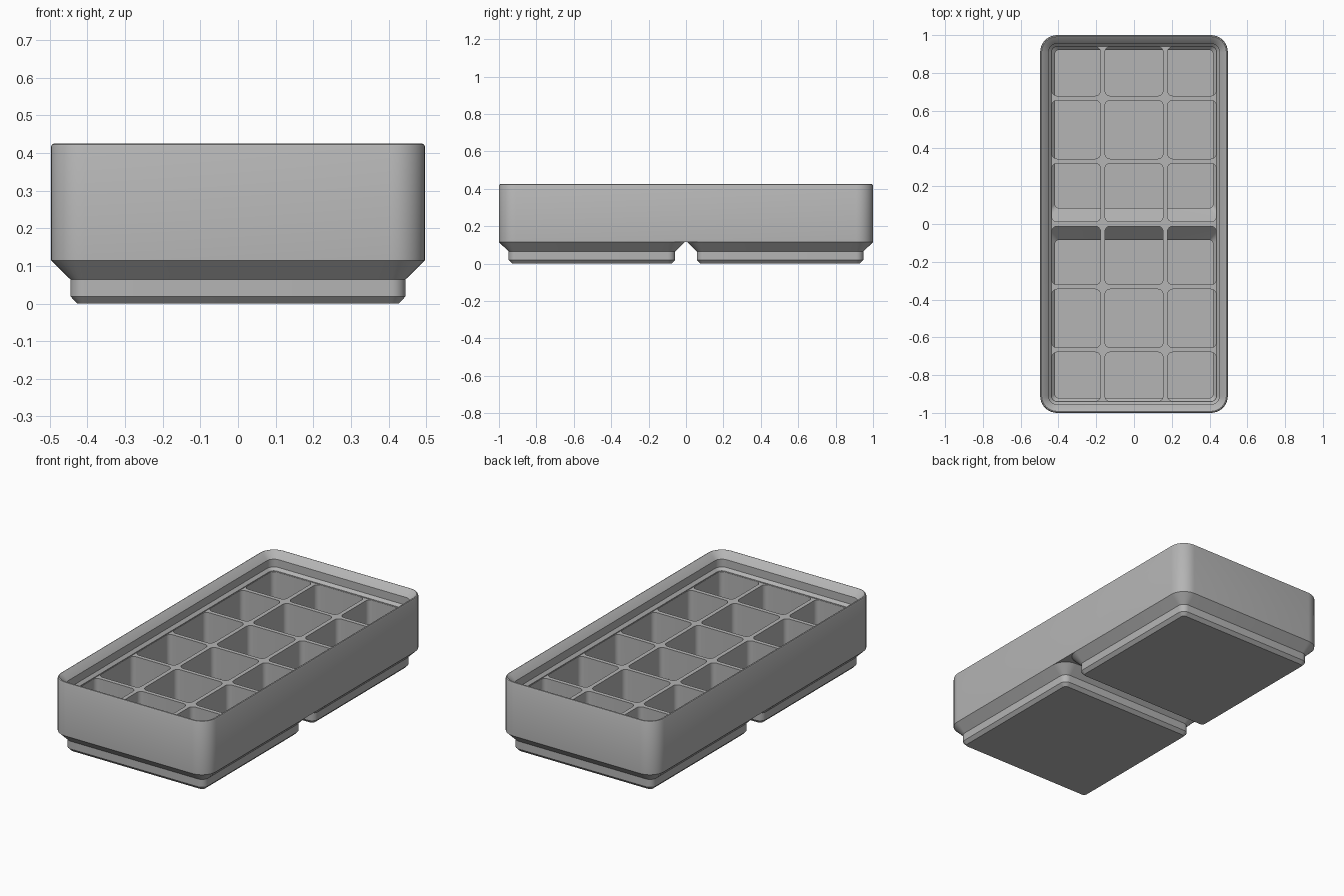
import bpy, bmesh, math

cube = bpy.data.objects.get("Cube")
if cube:
    bpy.data.objects.remove(cube, do_unlink=True)

HALF_X, HALF_Y = 0.497, 1.0     # outer half sizes
FOOT_Y = 0.503                  # centre of each foot
RADIUS = 0.09                   # outer corner radius
WALL = 0.062                    # outer wall, lip included
DIV = 0.012                     # half thickness of a divider

grey = bpy.data.materials.new("light grey plastic")
grey.use_nodes = True
colour = (0.46, 0.46, 0.46, 1)
grey.diffuse_color = colour
grey.node_tree.nodes["Principled BSDF"].inputs["Base Color"].default_value = colour


def ring(bm, x0, x1, y0, y1, r, z, segs=8):
    """Rounded rectangle of vertices, counter-clockwise from above."""
    corners = [(x1 - r, y1 - r), (x0 + r, y1 - r), (x0 + r, y0 + r), (x1 - r, y0 + r)]
    verts = []
    for i, (cx, cy) in enumerate(corners):
        for k in range(segs + 1):
            a = math.pi / 2 * (i + k / segs)
            verts.append(bm.verts.new((cx + r * math.cos(a), cy + r * math.sin(a), z)))
    return verts


def loft(bm, rings):
    """Join rings into a closed solid with flat end caps."""
    for low, high in zip(rings, rings[1:]):
        n = len(low)
        for i in range(n):
            j = (i + 1) % n
            bm.faces.new((low[i], low[j], high[j], high[i]))
    bm.faces.new(rings[0][::-1])
    bm.faces.new(rings[-1])


def inset_loft(bm, cy, hx, hy, profile):
    """Loft of (inset, radius, z) rings inside a rectangle centred at y = cy."""
    loft(bm, [ring(bm, -hx + d, hx - d, cy - hy + d, cy + hy - d, r, z)
              for d, r, z in profile])


def make_object(name, bm, helper=False):
    bmesh.ops.recalc_face_normals(bm, faces=bm.faces)
    mesh = bpy.data.meshes.new(name)
    bm.to_mesh(mesh)
    bm.free()
    obj = bpy.data.objects.new(name, mesh)
    bpy.context.collection.objects.link(obj)
    mesh.materials.append(grey)
    obj.hide_render = helper
    return obj


def boolean(obj, other, operation):
    """Apply a boolean and remove the helper."""
    mod = obj.modifiers.new("cut", 'BOOLEAN')
    mod.object, mod.operation, mod.solver = other, operation, 'EXACT'
    bpy.context.view_layer.objects.active = obj
    bpy.ops.object.modifier_apply(modifier=mod.name)
    bpy.data.objects.remove(other, do_unlink=True)


# Tray body with the stepped stacking lip
bm = bmesh.new()
lip = [(0, 0.115), (0, 0.417), (0.003, 0.423), (0.008, 0.425), (0.012, 0.423),
       (0.045, 0.387), (0.045, 0.342), (0.060, 0.327), (0.060, 0.322)]
inset_loft(bm, 0, HALF_X, HALF_Y, [(d, RADIUS - d, z) for d, z in lip])
tray = make_object("compartment_tray", bm)

# Two chamfered feet
bm = bmesh.new()
foot = [(0.070, 0.020, 0), (0.052, 0.038, 0.019), (0.052, 0.038, 0.064), (0, RADIUS, 0.115)]
for side in (-1, 1):
    inset_loft(bm, side * FOOT_Y, HALF_X, HALF_X, foot)
boolean(tray, make_object("feet", bm, True), 'UNION')

# Hollow that follows the inside of each foot
bm = bmesh.new()
hollow = [(0.079, 0.020, 0.03), (0.079, 0.020, 0.073), (0.004, 0.03, 0.148), (0.004, 0.03, 0.36)]
for side in (-1, 1):
    inset_loft(bm, side * FOOT_Y, HALF_X, HALF_X, hollow)
hollows = make_object("foot_hollows", bm, True)


# Grid of rounded compartments
def spans(count, half):
    pitch = 2 * half / count
    edges = [-half + i * pitch for i in range(count + 1)]
    return [(a + (WALL if i == 0 else DIV), b - (WALL if i == count - 1 else DIV))
            for i, (a, b) in enumerate(zip(edges, edges[1:]))]


bm = bmesh.new()
for x0, x1 in spans(3, HALF_X):
    for y0, y1 in spans(6, HALF_Y):
        loft(bm, [ring(bm, x0, x1, y0, y1, 0.028, z) for z in (0.01, 0.34)])
pockets = make_object("compartments", bm, True)
boolean(pockets, hollows, 'INTERSECT')
boolean(tray, pockets, 'DIFFERENCE')

bpy.ops.object.select_all(action='DESELECT')
tray.select_set(True)
bpy.context.view_layer.objects.active = tray
bpy.ops.object.shade_smooth_by_angle(angle=math.radians(30))
